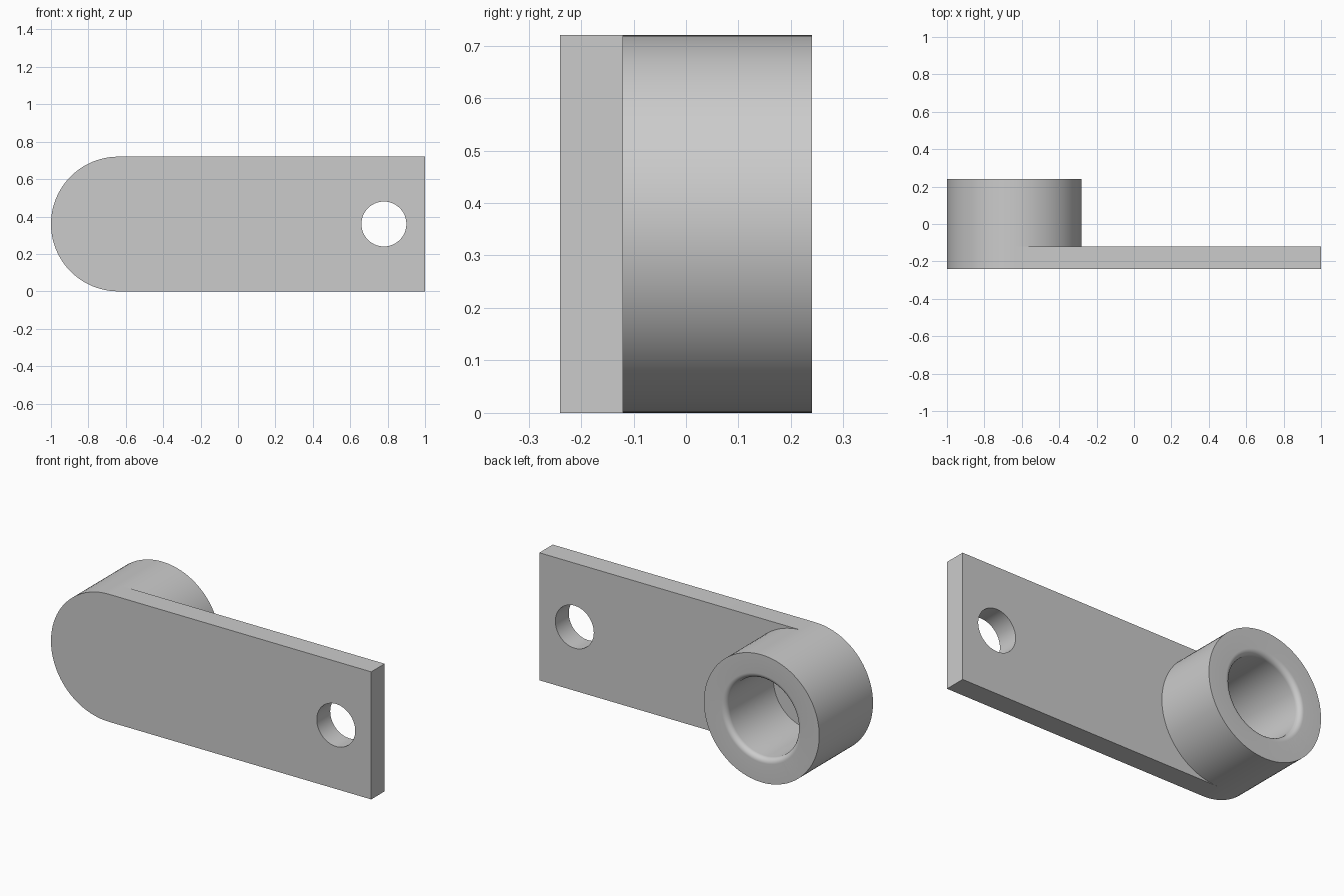
import bpy, bmesh, math
from mathutils import Matrix, Vector

if "Cube" in bpy.data.objects:
    bpy.data.objects.remove(bpy.data.objects["Cube"], do_unlink=True)

SEGMENTS = 96
RADIUS = 0.36
BOSS_X, PIN_X, MID_Z = -0.64, 0.78, 0.36
FRONT, PLATE_BACK, BOSS_BACK = -0.24, -0.12, 0.24
BORE, RIM, FLOOR = 0.22, 0.03, -0.18

# Single grey metal
grey = bpy.data.materials.new("grey_metal")
grey.use_nodes = True
colour = (0.6, 0.6, 0.6, 1)
grey.diffuse_color = colour
grey.node_tree.nodes["Principled BSDF"].inputs["Base Color"].default_value = colour


def finish(name, bm):
    bmesh.ops.recalc_face_normals(bm, faces=bm.faces)
    mesh = bpy.data.meshes.new(name)
    bm.to_mesh(mesh)
    bm.free()
    mesh.materials.append(grey)
    ob = bpy.data.objects.new(name, mesh)
    bpy.context.collection.objects.link(ob)
    return ob


def lathe(name, x, profile):
    """Revolve (radius, y) points about the axis along y through x."""
    bm = bmesh.new()
    verts = [bm.verts.new((x + r, y, MID_Z)) for r, y in profile]
    edges = [bm.edges.new(pair) for pair in zip(verts, verts[1:])]
    bmesh.ops.spin(bm, geom=verts + edges, cent=(x, 0, MID_Z), axis=(0, 1, 0),
                   angle=math.tau, steps=SEGMENTS, use_merge=True)
    bmesh.ops.remove_doubles(bm, verts=bm.verts, dist=1e-5)
    return finish(name, bm)


def box(name, low, high):
    low, high = Vector(low), Vector(high)
    bm = bmesh.new()
    bmesh.ops.create_cube(bm, size=1, matrix=Matrix.Translation((low + high) / 2)
                          @ Matrix.Diagonal((*(high - low), 1)))
    return finish(name, bm)


def combine(target, tool, operation):
    tool.hide_render = True
    mod = target.modifiers.new(tool.name, "BOOLEAN")
    mod.operation, mod.object, mod.solver = operation, tool, "EXACT"
    bpy.context.view_layer.objects.active = target
    bpy.ops.object.modifier_apply(modifier=mod.name)
    bpy.data.objects.remove(tool, do_unlink=True)


# Round boss and flat arm joined into one solid
arm = lathe("lever_arm", BOSS_X, [(0, FRONT), (RADIUS, FRONT),
                                  (RADIUS, BOSS_BACK), (0, BOSS_BACK)])
plate = box("plate", (BOSS_X, FRONT, MID_Z - RADIUS), (1, PLATE_BACK, MID_Z + RADIUS))
combine(arm, plate, "UNION")

# Blind bore with a rounded rim
rim = []
for i in range(9):
    a = i / 8 * math.pi / 2
    rim.append((BORE + RIM * (1 - math.cos(a)), BOSS_BACK - RIM * (1 - math.sin(a))))
top = BOSS_BACK + 0.05
bore = lathe("bore_cutter", BOSS_X, [(0, FLOOR), (BORE, FLOOR), *rim,
                                     (BORE + RIM, top), (0, top)])
combine(arm, bore, "DIFFERENCE")

# Through hole for the pin
pin = lathe("pin_cutter", PIN_X, [(0, -0.4), (0.12, -0.4), (0.12, 0), (0, 0)])
combine(arm, pin, "DIFFERENCE")

bpy.ops.object.select_all(action="DESELECT")
arm.select_set(True)
bpy.context.view_layer.objects.active = arm
bpy.ops.object.shade_smooth_by_angle(angle=math.radians(30))
